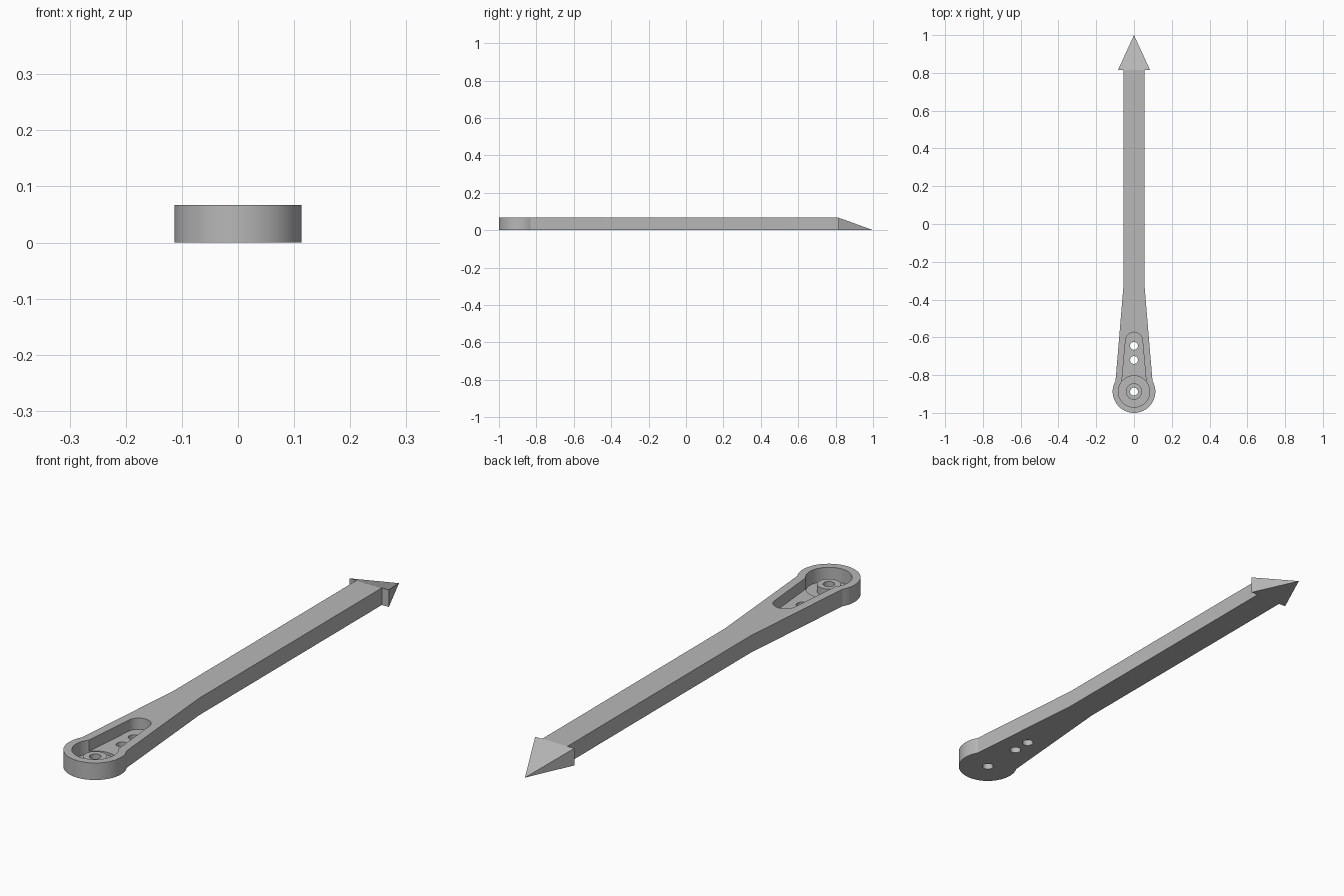
import bpy
import bmesh
from math import sin, cos, radians

cube = bpy.data.objects.get("Cube")
if cube:
    bpy.data.objects.remove(cube)

HEIGHT = 0.067
HEAD_Y = -0.887

grey = bpy.data.materials.new("plain grey")
grey.use_nodes = True
grey.diffuse_color = (0.48, 0.48, 0.48, 1)
grey.node_tree.nodes["Principled BSDF"].inputs["Base Color"].default_value = grey.diffuse_color


def arc(y, radius, start, end, steps=32):
    """Points on an arc about (0, y), angles in degrees."""
    angles = [radians(start + (end - start) * i / steps) for i in range(steps + 1)]
    return [(radius * cos(a), y + radius * sin(a)) for a in angles]


def prism(name, outline, bottom, top):
    """Extrude a flat outline between two heights."""
    bm = bmesh.new()
    face = bm.faces.new([bm.verts.new((x, y, bottom)) for x, y in outline])
    raised = bmesh.ops.extrude_face_region(bm, geom=[face])["geom"]
    verts = [v for v in raised if isinstance(v, bmesh.types.BMVert)]
    bmesh.ops.translate(bm, verts=verts, vec=(0, 0, top - bottom))
    bmesh.ops.recalc_face_normals(bm, faces=bm.faces)
    mesh = bpy.data.meshes.new(name)
    bm.to_mesh(mesh)
    bm.free()
    mesh.materials.append(grey)
    obj = bpy.data.objects.new(name, mesh)
    bpy.context.collection.objects.link(obj)
    return obj


def disc(name, y, radius, bottom, top, steps=48):
    return prism(name, arc(y, radius, 0, 360, steps)[:-1], bottom, top)


def combine(target, tool, operation):
    """Apply a boolean and discard the tool."""
    bpy.context.view_layer.objects.active = target
    mod = target.modifiers.new("boolean", "BOOLEAN")
    mod.solver = "EXACT"
    mod.operation = operation
    mod.object = tool
    bpy.ops.object.modifier_apply(modifier=mod.name)
    bpy.data.objects.remove(tool)


# Arm: round head, tapered neck and straight shaft
arm_outline = arc(HEAD_Y, 0.113, 150, 390, 48)
arm_outline += [(0.055, -0.32), (0.055, 0.815), (-0.055, 0.815), (-0.055, -0.32)]
arm = prism("arm", arm_outline, 0, HEIGHT)

# Tapered slot and the deeper round recess
slot_outline = [(-0.069, HEAD_Y), (0.069, HEAD_Y)] + arc(-0.618, 0.045, 0, 180)
combine(arm, prism("slot_cutter", slot_outline, 0.023, 0.1), "DIFFERENCE")
combine(arm, disc("recess_cutter", HEAD_Y, 0.083, 0.012, 0.1), "DIFFERENCE")

# Raised hub and three through holes
combine(arm, disc("hub", HEAD_Y, 0.043, 0.006, 0.04), "UNION")
for y in (HEAD_Y, -0.72, -0.645):
    combine(arm, disc("hole_cutter", y, 0.021, -0.05, 0.1, 32), "DIFFERENCE")

# Arrow tip: triangular block whose top slopes down to the point
tip = prism("arrow_tip", [(-0.085, 0.815), (0.085, 0.815), (0, 1)], 0, HEIGHT)
for v in tip.data.vertices:
    if v.co.y > 0.9:
        v.co.z = 0
bm = bmesh.new()
bm.from_mesh(tip.data)
bmesh.ops.remove_doubles(bm, verts=bm.verts, dist=0.0001)
bm.to_mesh(tip.data)
bm.free()

# Smooth the round walls, keep the corners sharp
bpy.ops.object.select_all(action="DESELECT")
arm.select_set(True)
bpy.context.view_layer.objects.active = arm
bpy.ops.object.shade_smooth_by_angle(angle=radians(15))
